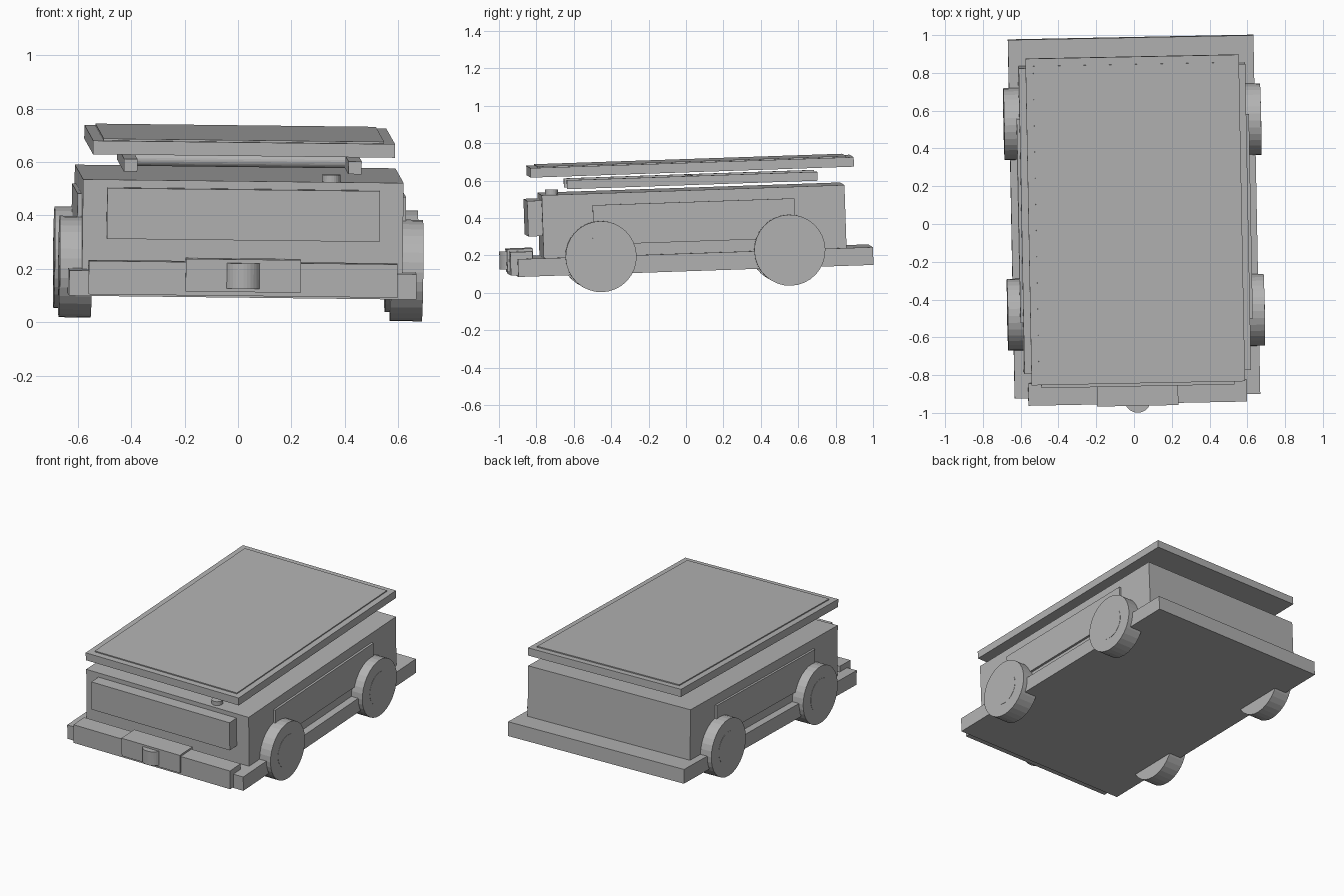
import bpy
import bmesh
from mathutils import Matrix, Vector

if "Cube" in bpy.data.objects:
    bpy.data.objects.remove(bpy.data.objects["Cube"])

# The whole vehicle sits slightly tilted: nose down, small yaw and roll
ax = Vector((1, 0.0195, -0.0115)).normalized()
ay = Vector((-0.0205, 1, 0.034))
ay = (ay - ax * ay.dot(ax)).normalized()
az = ax.cross(ay)
FRAME = Matrix.Translation((0, 0.039, 0.172)) @ Matrix((ax, ay, az)).transposed().to_4x4()

grey = bpy.data.materials.new("plain grey")
grey.diffuse_color = (0.45, 0.45, 0.45, 1)
grey.use_nodes = True
grey.node_tree.nodes["Principled BSDF"].inputs["Base Color"].default_value = grey.diffuse_color


def finish(name, bm):
    bm.transform(FRAME)
    mesh = bpy.data.meshes.new(name)
    bm.to_mesh(mesh)
    bm.free()
    mesh.materials.append(grey)
    obj = bpy.data.objects.new(name, mesh)
    bpy.context.collection.objects.link(obj)
    return obj


def box(name, x, y, z):
    """Box from (min, max) ranges in the vehicle frame."""
    bm = bmesh.new()
    size = [r[1] - r[0] for r in (x, y, z)]
    mid = [(r[0] + r[1]) / 2 for r in (x, y, z)]
    bmesh.ops.create_cube(bm, size=1, matrix=Matrix.Translation(mid) @ Matrix.Diagonal((*size, 1)))
    return finish(name, bm)


def cylinder(name, centre, radius, depth, axis="Z", sides=32):
    bm = bmesh.new()
    turn = Matrix.Rotation(1.5707963, 4, "Y") if axis == "X" else Matrix.Identity(4)
    bmesh.ops.create_cone(bm, cap_ends=True, segments=sides, radius1=radius, radius2=radius,
                          depth=depth, matrix=Matrix.Translation(centre) @ turn)
    return finish(name, bm)


# Chassis and body
box("chassis_plate", (-0.65, 0.65), (-0.95, 0.95), (-0.0475, 0.0475))
box("body", (-0.6, 0.6), (-0.81, 0.81), (0.04, 0.384))
box("front_panel", (-0.51, 0.51), (-0.887, -0.80), (0.165, 0.355))

# Front bumper with centre block and round sensor
box("bumper", (-0.578, 0.578), (-0.988, -0.87), (-0.04, 0.085))
box("bumper_block", (-0.215, 0.215), (-0.999, -0.86), (-0.025, 0.097))
cylinder("bumper_sensor", (0, -0.966, 0.0355), 0.07, 0.095)

# Button on the body top
cylinder("top_button", (0.33, -0.752, 0.395), 0.035, 0.03, sides=24)

# Parts on both sides
for side, s in (("left", -1), ("right", 1)):
    box(side + "_side_panel", sorted((s * 0.58, s * 0.615)), (-0.54, 0.54), (0.11, 0.322))
    box(side + "_rail", sorted((s * 0.395, s * 0.445)), (-0.67, 0.67), (0.41, 0.458))
    for end, y in (("front", -0.505), ("rear", 0.505)):
        cylinder(f"{end}_{side}_wheel", (s * 0.62, y, 0.0465), 0.19, 0.12, "X")
        cylinder(f"{end}_{side}_hub", (s * 0.6515, y, 0.0465), 0.108, 0.06, "X")

# Cross bar between the rails, and the top deck
cylinder("cross_bar", (0, 0, 0.434), 0.0245, 0.84, "X", 24)
box("top_deck", (-0.565, 0.565), (-0.865, 0.865), (0.48, 0.531))
box("deck_surface", (-0.525, 0.525), (-0.825, 0.825), (0.525, 0.538))
